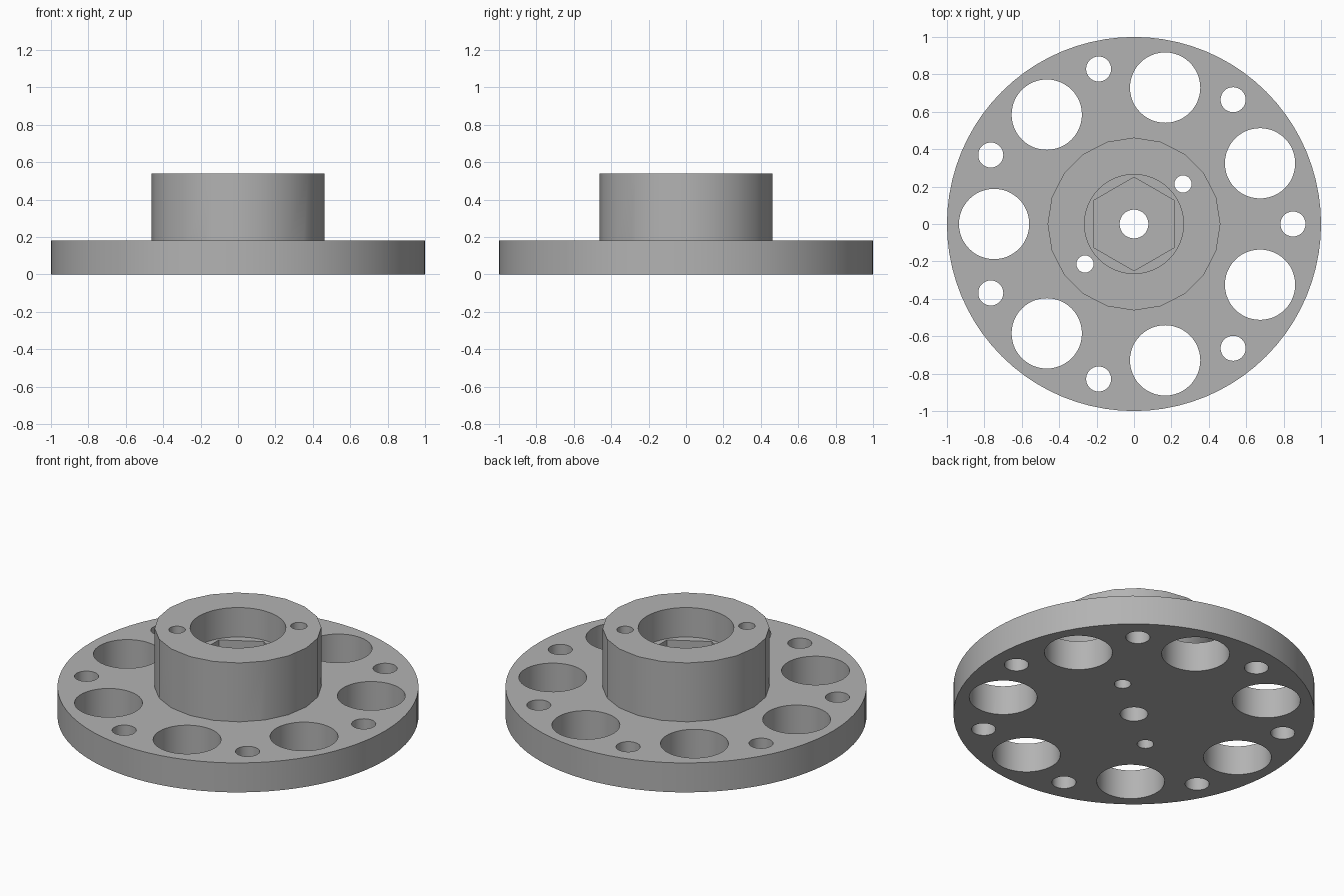
import bpy, bmesh, math
from mathutils import Matrix

if "Cube" in bpy.data.objects:
    bpy.data.objects.remove(bpy.data.objects["Cube"])

PLATE_TOP, HUB_TOP = 0.18, 0.54


def prisms(name, items):
    """One object made of upright prisms: (x, y, radius, z0, z1, sides)."""
    bm = bmesh.new()
    for x, y, r, z0, z1, n in items:
        bmesh.ops.create_cone(
            bm, cap_ends=True, segments=n, radius1=r, radius2=r, depth=z1 - z0,
            matrix=Matrix.Translation((x, y, (z0 + z1) / 2))
            @ Matrix.Rotation(math.pi / 2, 4, 'Z'))
    mesh = bpy.data.meshes.new(name)
    bm.to_mesh(mesh)
    bm.free()
    obj = bpy.data.objects.new(name, mesh)
    bpy.context.collection.objects.link(obj)
    return obj


def combine(target, tool, operation):
    """Apply a boolean and remove the tool."""
    mod = target.modifiers.new(operation, 'BOOLEAN')
    mod.operation, mod.object, mod.solver = operation, tool, 'EXACT'
    bpy.context.view_layer.objects.active = target
    bpy.ops.object.modifier_apply(modifier=mod.name)
    bpy.data.objects.remove(tool)


def ring(count, distance, start, radius, sides):
    """Through holes spaced evenly around the plate."""
    angles = [start + k * 2 * math.pi / count for k in range(count)]
    return [(distance * math.cos(a), distance * math.sin(a), radius, -0.1, 0.7, sides)
            for a in angles]


# Round plate with raised hub
wheel = prisms("hub_wheel", [(0, 0, 1.0, 0, PLATE_TOP, 80)])
combine(wheel, prisms("hub", [(0, 0, 0.462, 0.08, HUB_TOP, 20)]), 'UNION')

# Large lightening holes, bolt holes, pin holes and axle hole
holes = ring(7, 0.748, math.pi, 0.188, 48) + ring(7, 0.85, 0, 0.067, 32)
holes += [(s * 0.262, s * 0.214, 0.046, -0.1, 0.7, 24) for s in (1, -1)]
holes += [(0, 0, 0.077, -0.1, 0.7, 32)]
combine(wheel, prisms("holes", holes), 'DIFFERENCE')

# Hexagonal nut pocket (corners on the x axis) below a round bore
pocket = prisms("nut_pocket", [(0, 0, 0.25, PLATE_TOP, 0.45, 6)])
pocket.data.transform(Matrix.Rotation(math.pi / 2, 4, 'Z'))
combine(wheel, pocket, 'DIFFERENCE')
combine(wheel, prisms("bore", [(0, 0, 0.265, 0.36, 0.7, 48)]), 'DIFFERENCE')

# Plain grey finish
grey = bpy.data.materials.new("grey")
grey.diffuse_color = (0.45, 0.45, 0.45, 1)
grey.use_nodes = True
grey.node_tree.nodes["Principled BSDF"].inputs["Base Color"].default_value = grey.diffuse_color
wheel.data.materials.clear()
wheel.data.materials.append(grey)
wheel.data.polygons.foreach_set("material_index", [0] * len(wheel.data.polygons))

bpy.ops.object.select_all(action='DESELECT')
wheel.select_set(True)
bpy.context.view_layer.objects.active = wheel
bpy.ops.object.shade_smooth_by_angle(angle=math.radians(30))
